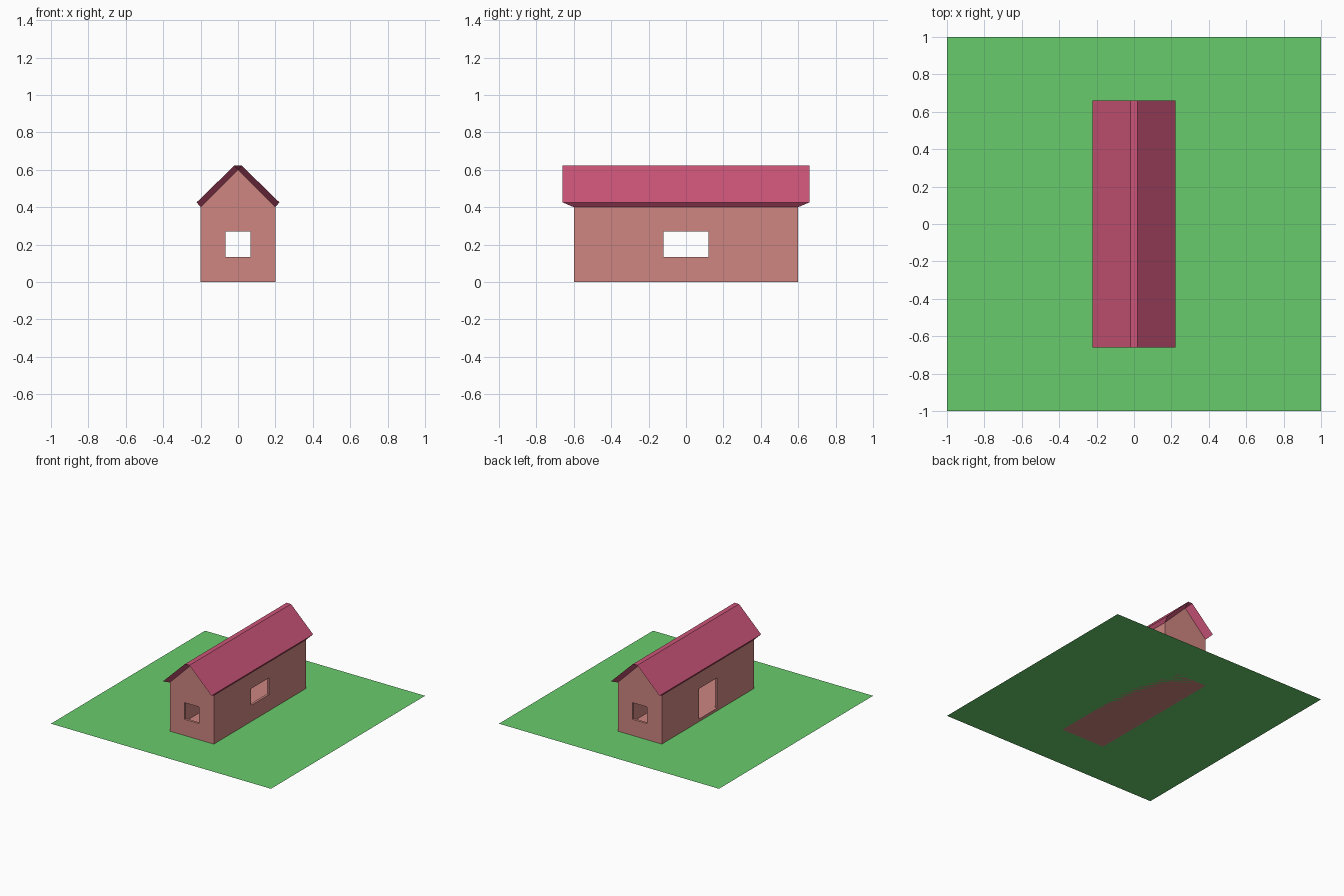
import bpy, bmesh

if "Cube" in bpy.data.objects:
    bpy.data.objects.remove(bpy.data.objects["Cube"])


def material(name, color):
    m = bpy.data.materials.new(name)
    m.diffuse_color = (*color, 1)
    m.use_nodes = True
    m.node_tree.nodes["Principled BSDF"].inputs["Base Color"].default_value = m.diffuse_color
    return m


def finish(name, bm, mat=None):
    bmesh.ops.recalc_face_normals(bm, faces=bm.faces)
    me = bpy.data.meshes.new(name)
    bm.to_mesh(me)
    bm.free()
    ob = bpy.data.objects.new(name, me)
    bpy.context.collection.objects.link(ob)
    if mat:
        me.materials.append(mat)
    return ob


def loft(name, rings, mat=None):
    """Closed solid between two matching rings of points."""
    bm = bmesh.new()
    a, b = [[bm.verts.new(p) for p in ring] for ring in rings]
    n = len(a)
    bm.faces.new(a)
    bm.faces.new(b)
    for i in range(n):
        bm.faces.new((a[i], a[(i + 1) % n], b[(i + 1) % n], b[i]))
    return finish(name, bm, mat)


def prism(name, profile, half_length, mat=None):
    return loft(name, [[(x, s * half_length, z) for x, z in profile] for s in (-1, 1)], mat)


def cut(target, x0, x1, y, z0, z1):
    cutter = prism("cutter", [(x0, z0), (x1, z0), (x1, z1), (x0, z1)], y)
    subtract(target, cutter)


def subtract(target, cutter):
    cutter.hide_render = True
    cutter.hide_viewport = True
    mod = target.modifiers.new("cut", 'BOOLEAN')
    mod.operation = 'DIFFERENCE'
    mod.solver = 'EXACT'
    mod.object = cutter


green = material("grass", (0.14, 0.60, 0.15))
pink = material("wall_pink", (0.62, 0.24, 0.22))
red = material("roof_red", (0.60, 0.09, 0.19))

# lawn
bm = bmesh.new()
bmesh.ops.create_grid(bm, x_segments=1, y_segments=1, size=1)
finish("lawn", bm, green)

# hollow house body with a thin floor
house = prism("house_walls", [(-.2, 0), (.2, 0), (.2, .4), (0, .6), (-.2, .4)], .6, pink)
T = .02
subtract(house, prism("room_cutter", [(-.18, T), (.18, T), (.18, .392), (0, .572), (-.18, .392)], .58))

# gable windows, right window, left door
cut(house, -.067, .067, .8, .133, .27)
cut(house, .1, .3, .12, .133, .27)
cut(house, -.3, -.1, .12, T + .001, .27)

# roof: each slab flares outward from the wall line to the overhanging top
bm = bmesh.new()
rows = []
for x, z, y in [(0, .6, .6), (.2, .4, .6), (.221, .426, .66), (.02, .622, .66),
                (-.02, .622, .66), (-.221, .426, .66), (-.2, .4, .6)]:
    rows.append([bm.verts.new((x, s * y, z)) for s in (-1, 1)])
for i in range(7):
    a, b = rows[i], rows[(i + 1) % 7]
    bm.faces.new((a[0], b[0], b[1], a[1]))
for s in (0, 1):
    for ids in [(0, 1, 2, 3), (0, 3, 4), (0, 4, 5, 6)]:
        bm.faces.new([rows[i][s] for i in ids])
finish("roof", bm, red)
